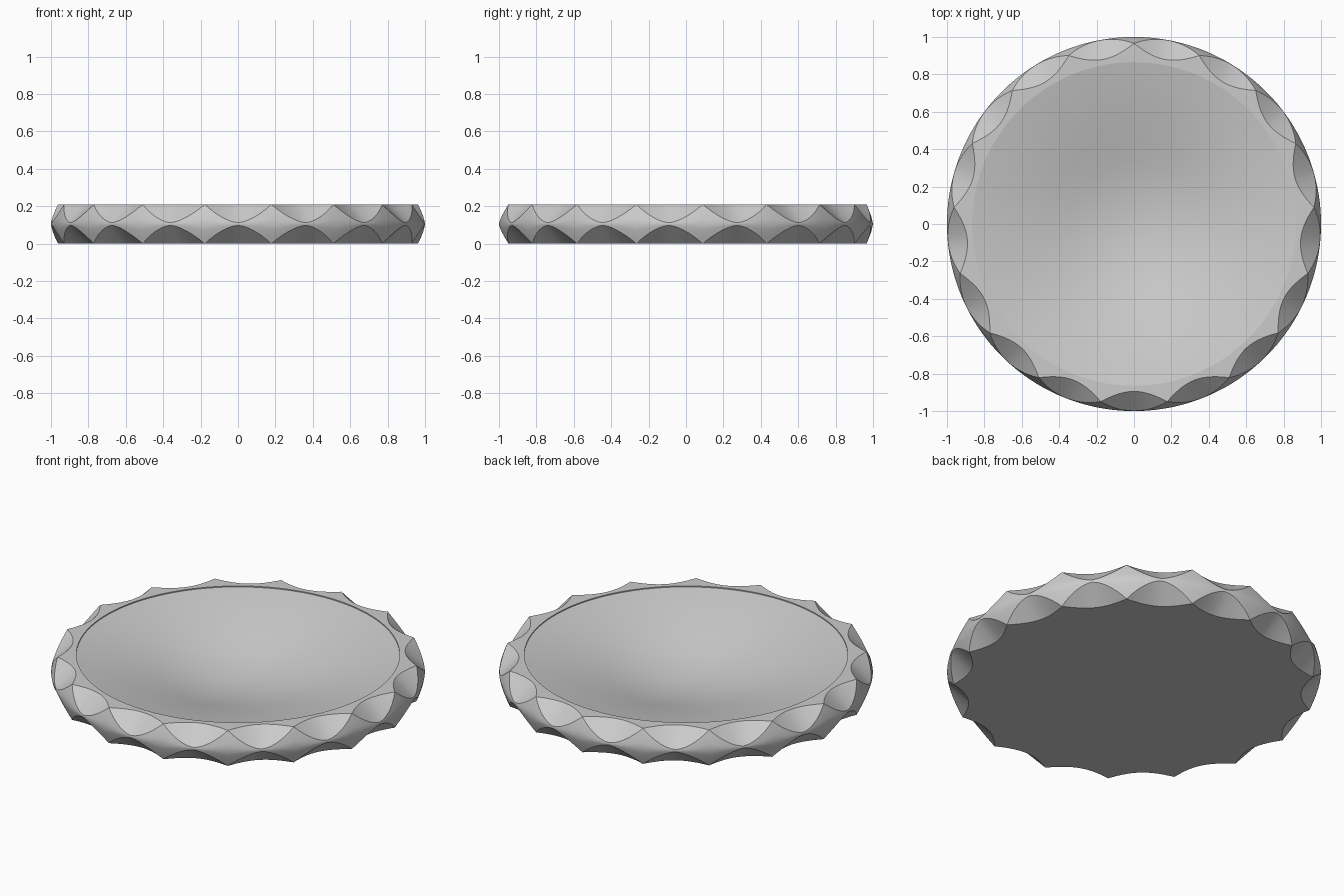
import bpy, bmesh, math

if "Cube" in bpy.data.objects:
    bpy.data.objects.remove(bpy.data.objects["Cube"])

SCALLOPS, STEPS = 17, 14          # scallops round the edge, segments per scallop
H, MID = 0.21, 0.105              # total height, height of the widest ring
N = SCALLOPS * STEPS

grey = bpy.data.materials.new("grey")
grey.diffuse_color = (0.6, 0.6, 0.6, 1)
grey.use_nodes = True
grey.node_tree.nodes["Principled BSDF"].inputs["Base Color"].default_value = grey.diffuse_color


def barrel(z):
    """Radius of the nearly straight, tapering outer wall."""
    return 1 - 0.034 * (abs(z - MID) / MID) ** 1.3


def column(i):
    """Radius and height pairs from the underside to the lip for one angle."""
    t = abs(2 * (i % STEPS) / STEPS - 1)
    edge = 0.966 - 0.071 * (1 - t * t)   # t is 1 at the cusps, 0 at the centre
    low = 0.098 * (1 - t ** 1.6)         # where the lower scallop meets the wall
    lower = [(edge, 0)]
    for k in (1, 2):
        f = k / 2
        lower.append((edge + (barrel(low) - edge) * f, low * f))
    for k in (1, 2):
        z = low + (MID - low) * k / 3
        lower.append((barrel(z), z))
    upper = [(r, H - z) for r, z in reversed(lower)]
    return lower + [(1.0, MID)] + upper


# Dish inside a tiny vertical lip
DISH = [(0.865, H), (0.865, 0.204), (0.75, 0.180), (0.6, 0.143),
        (0.45, 0.101), (0.33, 0.067), (0.22, 0.043), (0.11, 0.028)]

bm = bmesh.new()
cols = []
for i in range(N):
    a = -math.pi / 2 + (i / STEPS - 0.5) * 2 * math.pi / SCALLOPS
    cols.append([bm.verts.new((r * math.cos(a), r * math.sin(a), z))
                 for r, z in column(i) + DISH])
base = bm.verts.new((0, 0, 0))
centre = bm.verts.new((0, 0, 0.022))
for i in range(N):
    c, d = cols[i], cols[(i + 1) % N]
    for j in range(len(c) - 1):
        bm.faces.new((c[j], d[j], d[j + 1], c[j + 1]))
    bm.faces.new((base, d[0], c[0]))
    bm.faces.new((centre, c[-1], d[-1]))
bmesh.ops.remove_doubles(bm, verts=bm.verts, dist=0.0005)
bmesh.ops.recalc_face_normals(bm, faces=bm.faces)

mesh = bpy.data.meshes.new("scalloped_dish")
bm.to_mesh(mesh)
bm.free()
mesh.materials.append(grey)
dish = bpy.data.objects.new("scalloped_dish", mesh)
bpy.context.collection.objects.link(dish)
bpy.context.view_layer.objects.active = dish
dish.select_set(True)
bpy.ops.object.shade_smooth_by_angle(angle=math.radians(27))
